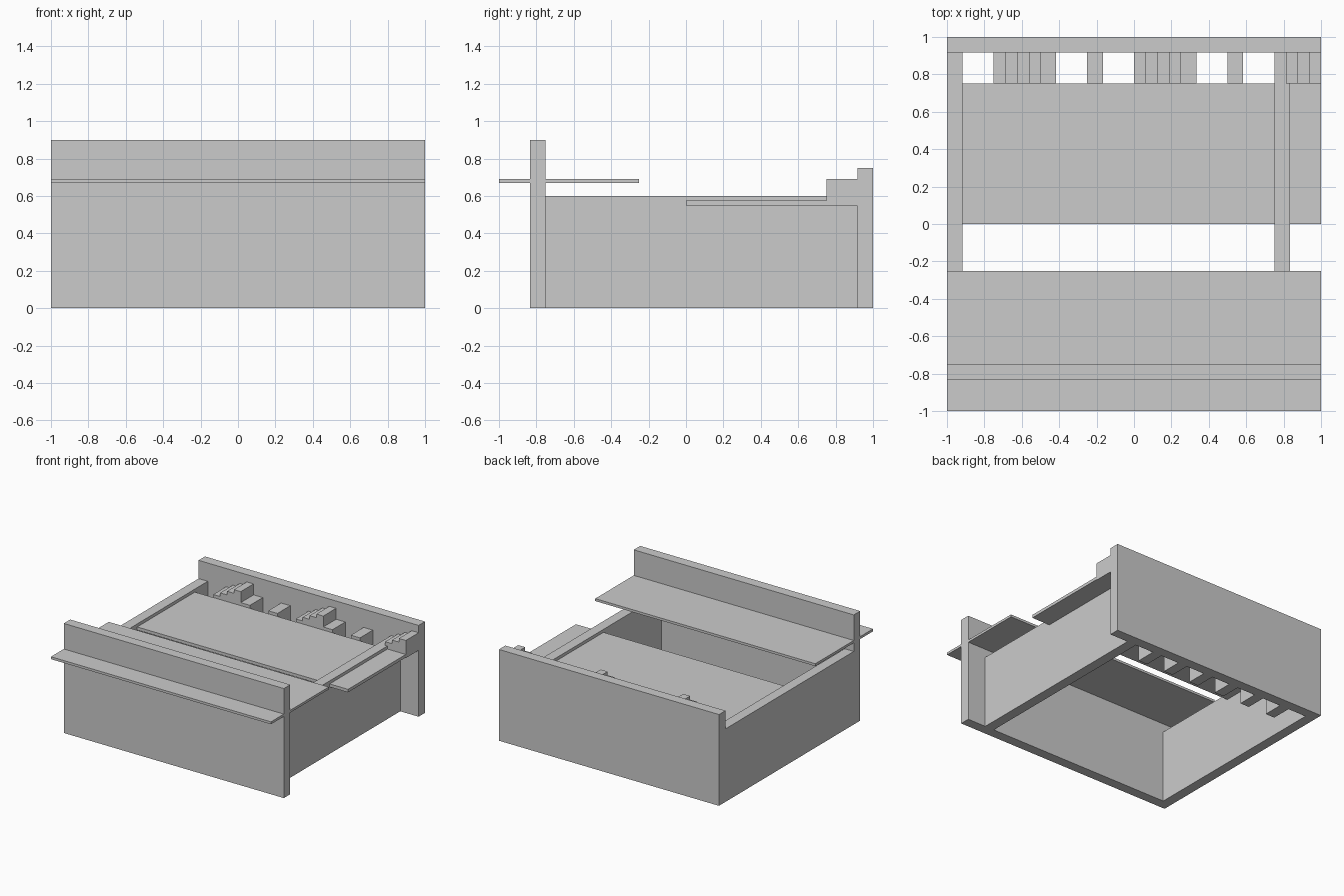
import bpy

if "Cube" in bpy.data.objects:
    bpy.data.objects.remove(bpy.data.objects["Cube"])


def box(name, x0, x1, y0, y1, z0, z1):
    """Axis-aligned box given by its limits."""
    bpy.ops.mesh.primitive_cube_add(
        size=1, location=((x0 + x1) / 2, (y0 + y1) / 2, (z0 + z1) / 2))
    ob = bpy.context.object
    ob.name = name
    ob.scale = (x1 - x0, y1 - y0, z1 - z0)
    bpy.ops.object.transform_apply(location=False, rotation=False, scale=True)
    return ob


T = 1 / 12            # wall thickness
INNER = 1 - T         # inner face of the back wall

# Outer walls
box("back_wall", -1, 1, INNER, 1, 0, 0.75)
box("front_wall", -1, 1, -0.75 - T, -0.75, 0, 0.9)
box("left_wall", -1, -INNER, -0.75, INNER, 0, 0.6)
box("right_wall", 0.75, 0.75 + T, -0.75, INNER, 0, 0.6)

# Horizontal boards
box("front_counter", -1, 1, -1, -0.25, 0.67, 0.69)
box("back_shelf", -INNER, 1, 0, 0.75, 0.55, 0.575)

# Row of upright posts against the back wall
for i in range(6):
    x = -0.75 + 0.25 * i
    box("post", x, x + T, 0.75, INNER, 0, 0.6)

# Three small flights of four steps rising to the right
for x in (-0.75, 0, 0.75):
    for k in range(4):
        box("step", x + k / 16, x + (k + 1) / 16, 0.75, INNER,
            0.545, 0.6 + 0.03 * k)
